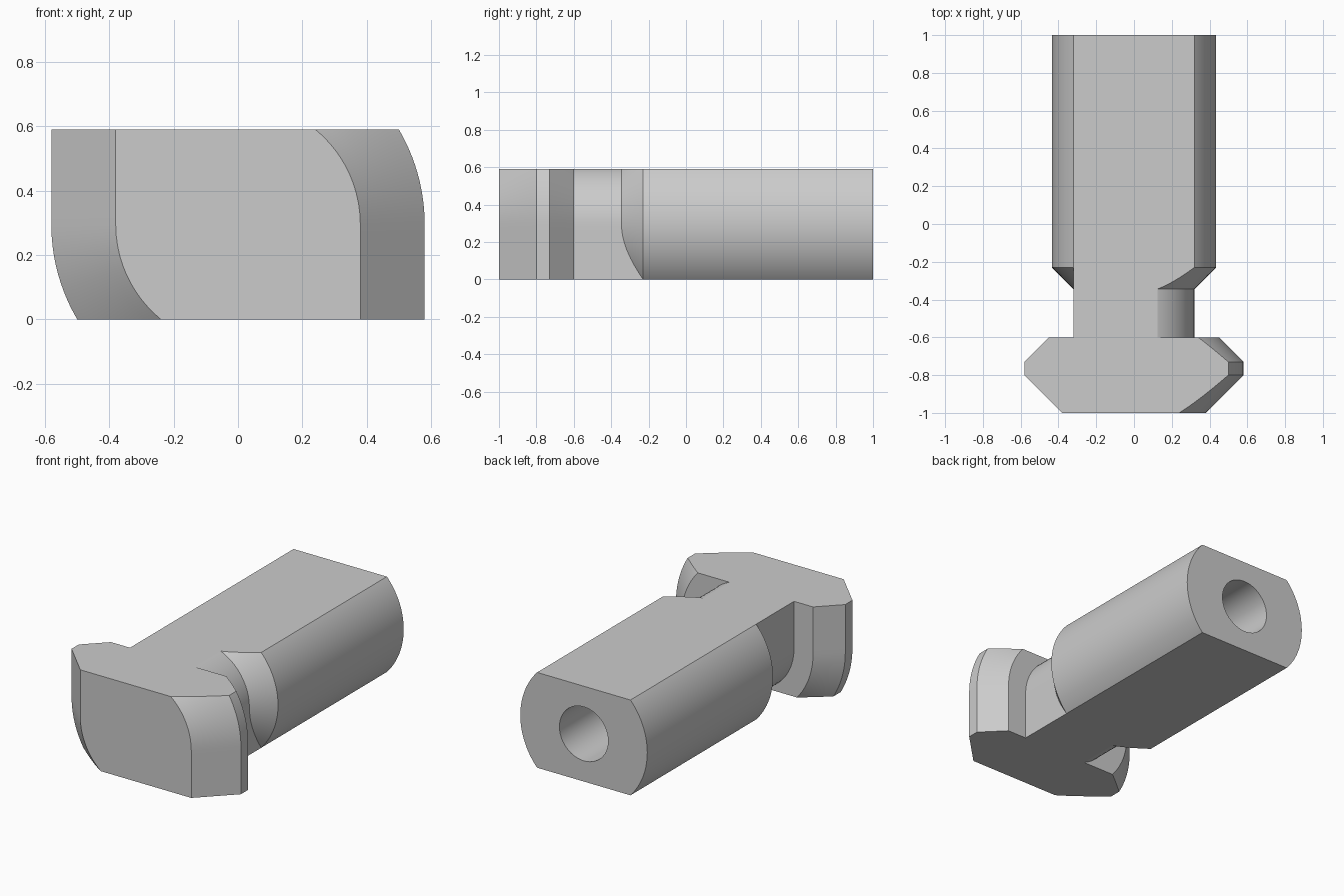
import bpy, bmesh, math

cube = bpy.data.objects.get("Cube")
if cube:
    bpy.data.objects.remove(cube)

H = 0.295                                  # half height between the flats
R_BODY = 0.435
R_NECK = math.sqrt(R_BODY ** 2 - H ** 2)   # neck is as wide as the body flat
Y_NECK = -0.345                            # neck end, start of the shoulder
Y_BODY = Y_NECK + R_BODY - R_NECK          # shoulder end, 45 degree cone
N = 14                                     # samples per quarter
STEPS = 6                                  # rings per cone

grey = bpy.data.materials.new("grey steel")
grey.use_nodes = True
grey.diffuse_color = (0.6, 0.6, 0.6, 1)
grey.node_tree.nodes["Principled BSDF"].inputs["Base Color"].default_value = (0.6, 0.6, 0.6, 1)

# Heights across a section, denser towards the flats
heights = [H * math.sin(math.pi / 2 * i / N) for i in range(-N, N + 1)]
outline = [(1, d) for d in heights] + [(-1, d) for d in reversed(heights)]


def arc(r, d):
    return math.sqrt(max(r * r - d * d, 0))


def head_ring(y, r):
    """Two opposite quarters round, the other two square."""
    return [(side * (r if side * d < 0 else arc(r, d)), y, d + H) for side, d in outline]


def shoulder_ring(t):
    """Cone from neck to body; on square quarters it starts at the neck wall."""
    pts = []
    for side, d in outline:
        start = Y_NECK
        if side * d < 0:
            start += math.hypot(R_NECK, d) - R_NECK
        y = start + (Y_BODY - start) * t
        pts.append((side * arc(R_NECK + y - Y_NECK, d), y, d + H))
    return pts


def cone_rings(y0, r0, y1, r1):
    return [head_ring(y0 + (y1 - y0) * k / STEPS, r0 + (r1 - r0) * k / STEPS)
            for k in range(STEPS + 1)]


# Head, neck, shoulder and body as one lofted skin
rings = cone_rings(-1, 0.38, -0.8, 0.58)
rings += cone_rings(-0.73, 0.58, -0.6, 0.45)
rings.append(head_ring(-0.6, R_NECK))
rings += [shoulder_ring(k / STEPS) for k in range(STEPS + 1)]
rings.append([(side * arc(R_BODY, d), 1, d + H) for side, d in outline])

bm = bmesh.new()
loops = [[bm.verts.new(p) for p in ring] for ring in rings]
count = len(outline)
for a, b in zip(loops, loops[1:]):
    for i in range(count):
        j = (i + 1) % count
        bm.faces.new((a[i], a[j], b[j], b[i]))
bm.faces.new(loops[0])
bm.faces.new(loops[-1])
bmesh.ops.remove_doubles(bm, verts=bm.verts, dist=0.0002)
bmesh.ops.recalc_face_normals(bm, faces=bm.faces)
mesh = bpy.data.meshes.new("hammer_head_bolt")
bm.to_mesh(mesh)
bm.free()
mesh.materials.append(grey)
bolt = bpy.data.objects.new("hammer_head_bolt", mesh)
bpy.context.collection.objects.link(bolt)

# Bore in the back end
bpy.ops.mesh.primitive_cylinder_add(vertices=48, radius=0.167, depth=1.0,
                                    location=(0, 0.6, H), rotation=(math.pi / 2, 0, 0))
cutter = bpy.context.object
cutter.name = "bore_cutter"
cutter.hide_render = True
cutter.data.materials.append(grey)
bpy.ops.object.select_all(action='DESELECT')
bolt.select_set(True)
bpy.context.view_layer.objects.active = bolt
bore = bolt.modifiers.new("bore", 'BOOLEAN')
bore.operation = 'DIFFERENCE'
bore.solver = 'EXACT'
bore.object = cutter
bpy.ops.object.modifier_apply(modifier=bore.name)
bpy.data.objects.remove(cutter)

bpy.ops.object.shade_smooth_by_angle(angle=math.radians(15))
